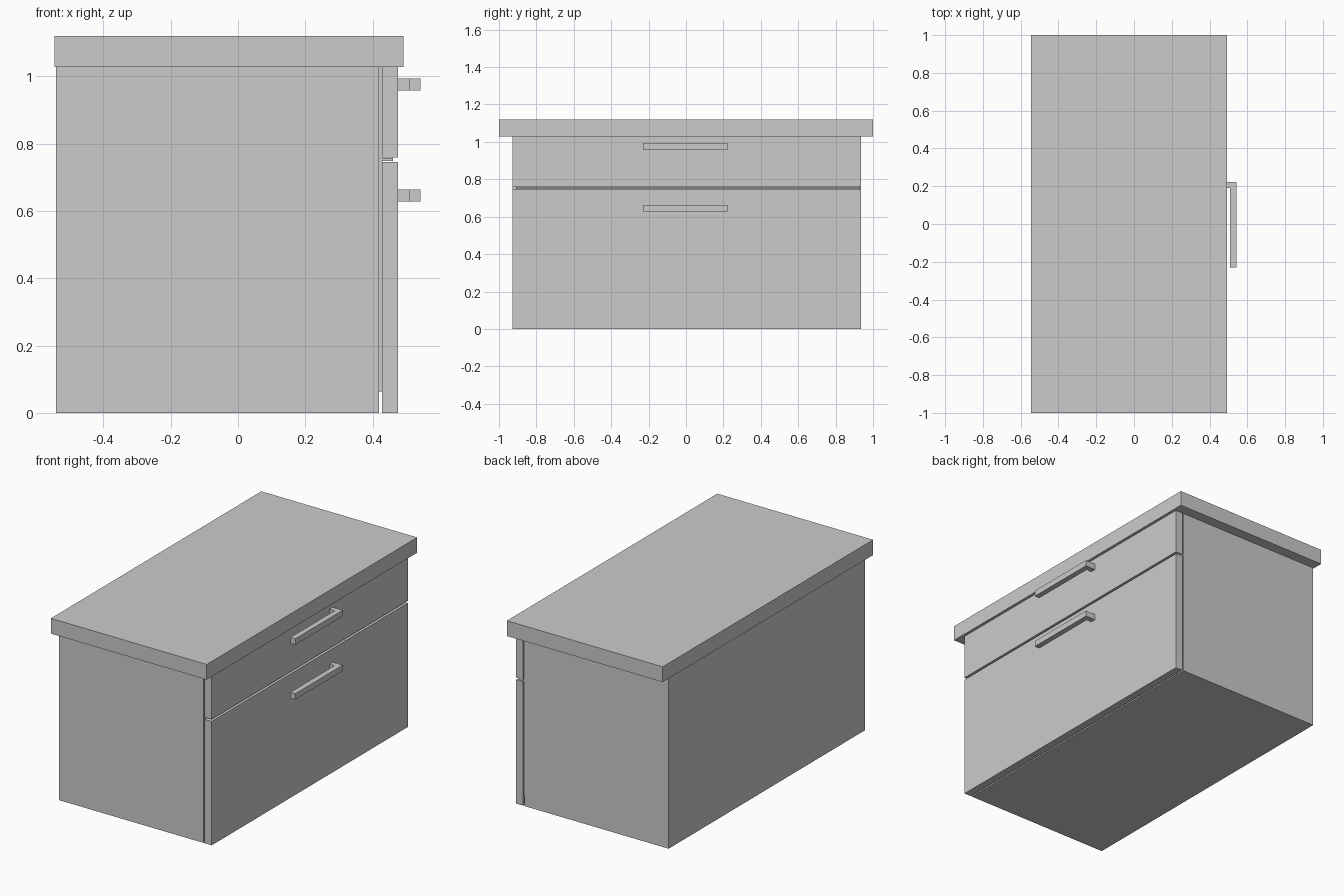
import bpy
import bmesh

if "Cube" in bpy.data.objects:
    bpy.data.objects.remove(bpy.data.objects["Cube"])


def box_into(bm, x, y, z):
    verts = bmesh.ops.create_cube(bm, size=1.0)["verts"]
    for v in verts:
        v.co = [lo + (c + 0.5) * (hi - lo) for c, (lo, hi) in zip(v.co, (x, y, z))]


def make(name, *boxes):
    bm = bmesh.new()
    for b in boxes:
        box_into(bm, *b)
    mesh = bpy.data.meshes.new(name)
    bm.to_mesh(mesh)
    bm.free()
    obj = bpy.data.objects.new(name, mesh)
    bpy.context.collection.objects.link(obj)
    return obj


def make_handle(name, z0, z1):
    # L-shaped pull: long bar with a single post at the +y end
    outline = [(0.475, 0.222), (0.475, 0.19), (0.509, 0.19),
               (0.509, -0.229), (0.542, -0.229), (0.542, 0.222)]
    bm = bmesh.new()
    face = bm.faces.new([bm.verts.new((x, y, z0)) for x, y in outline])
    ext = bmesh.ops.extrude_face_region(bm, geom=[face])["geom"]
    top = [g for g in ext if isinstance(g, bmesh.types.BMVert)]
    bmesh.ops.translate(bm, verts=top, vec=(0, 0, z1 - z0))
    bmesh.ops.recalc_face_normals(bm, faces=bm.faces)
    mesh = bpy.data.meshes.new(name)
    bm.to_mesh(mesh)
    bm.free()
    bpy.context.collection.objects.link(bpy.data.objects.new(name, mesh))


SIDE = (-0.928, 0.936)

# Carcass and worktop
make("cabinet_body", ((-0.54, 0.419), SIDE, (0, 1.028)))
make("countertop", ((-0.545, 0.492), (-1, 1), (1.028, 1.12)))

# Drawer fronts
make("upper_drawer_front", ((0.428, 0.475), SIDE, (0.758, 1.028)))
make("lower_drawer_front", ((0.428, 0.475), SIDE, (0, 0.745)))

# Recessed spacer behind the fronts and the rail between them
make("front_spacer", ((0.419, 0.428), (-0.91, 0.93), (0.064, 1.028)))
make("divider_rail", ((0.419, 0.46), (-0.91, 0.93), (0.748, 0.757)))

# Handles
make_handle("upper_handle", 0.957, 0.993)
make_handle("lower_handle", 0.628, 0.663)
